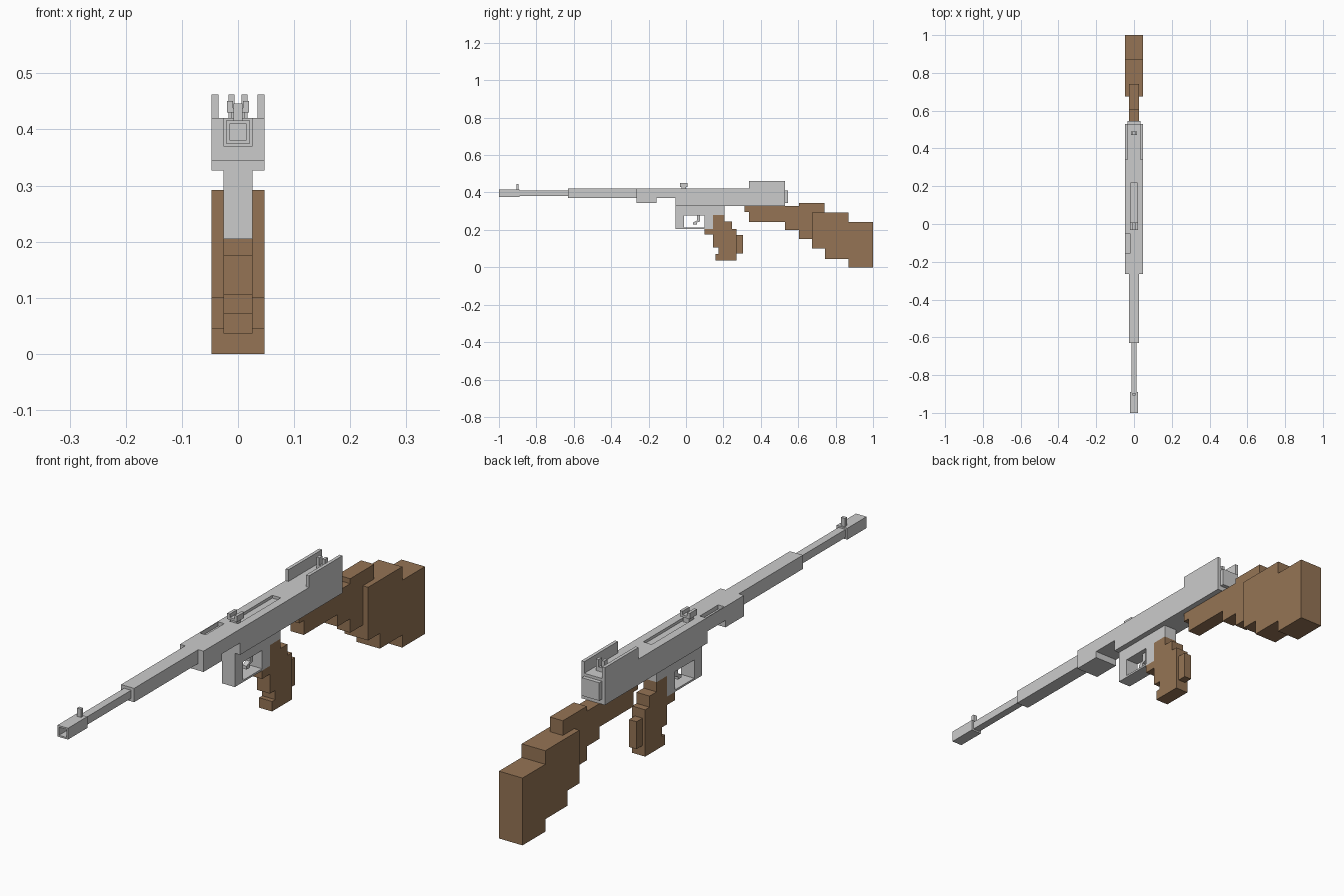
import bpy, bmesh

wood = bpy.data.materials.new("wood")
wood.diffuse_color = (0.30, 0.175, 0.09, 1)


def profile(name, pts, x0, x1, mat=None):
    """Extrude a side (y, z) outline between two x positions."""
    bm = bmesh.new()
    face = bm.faces.new([bm.verts.new((x0, y, z)) for y, z in pts])
    geo = bmesh.ops.extrude_face_region(bm, geom=[face])["geom"]
    verts = [v for v in geo if isinstance(v, bmesh.types.BMVert)]
    bmesh.ops.translate(bm, verts=verts, vec=(x1 - x0, 0, 0))
    bmesh.ops.recalc_face_normals(bm, faces=bm.faces)
    me = bpy.data.meshes.new(name)
    bm.to_mesh(me)
    bm.free()
    ob = bpy.data.objects.new(name, me)
    bpy.context.collection.objects.link(ob)
    if mat:
        me.materials.append(mat)
    return ob


def box(name, x0, x1, y0, y1, z0, z1, mat=None):
    return profile(name, [(y0, z0), (y1, z0), (y1, z1), (y0, z1)], x0, x1, mat)


def cut(ob, *bounds):
    """Subtract a box from an object."""
    cutter = box(ob.name + "_cutter", *bounds)
    cutter.hide_render = True
    mod = ob.modifiers.new("cut", 'BOOLEAN')
    mod.operation, mod.solver, mod.object = 'DIFFERENCE', 'EXACT', cutter
    bpy.context.view_layer.objects.active = ob
    bpy.ops.object.modifier_apply(modifier=mod.name)
    bpy.data.objects.remove(cutter)


# Barrel: hollow muzzle, thin section, thick section, front sight
muzzle = box("muzzle", -.021, .021, -1, -.89, .375, .416)
cut(muzzle, -.015, .015, -1.02, -.95, .381, .410)
box("barrel_thin", -.014, .014, -.89, -.63, .381, .410)
box("barrel_thick", -.026, .026, -.63, -.262, .37, .42)
box("front_sight", -.008, .008, -.907, -.895, .41, .446)

# Receiver with top slot and side port
receiver = profile("receiver", [
    (-.264, .345), (-.158, .345), (-.158, .37), (-.055, .37), (-.055, .327),
    (.53, .327), (.53, .42), (-.264, .42)], -.047, .047)
cut(receiver, -.017, .017, -.025, .22, .41, .44)
cut(receiver, -.044, -.02, -.155, -.05, .405, .44)
box("rear_cap", -.035, .035, .53, .545, .345, .41)

# Cocking knob on the slot
box("knob_stem", -.012, .012, -.025, .0, .41, .432)
box("knob_base", -.02, .02, -.033, .007, .43, .438)

# Mirrored pairs: knob ears, rear side plates, rear sight posts
for side, s in (("left", -1), ("right", 1)):
    box("knob_ear_" + side, s * .009, s * .02, -.033, .007, .438, .451)
    box("side_plate_" + side, s * .035, s * .047, .338, .53, .42, .462)
    box("rear_sight_" + side, s * .006, s * .017, .472, .49, .43, .462)
box("rear_sight_base", -.017, .017, .472, .49, .42, .435)

# Trigger housing with guard and trigger
housing = profile("trigger_housing", [
    (-.055, .205), (.145, .205), (.145, .28), (.205, .28), (.205, .327),
    (-.055, .327)], -.026, .026)
cut(housing, -.05, .05, -.01, .10, .212, .278)
profile("trigger", [
    (.058, .28), (.058, .25), (.038, .24), (.038, .228), (.058, .228),
    (.058, .24), (.075, .245), (.075, .28)], -.008, .008)

# Stepped pistol grip
profile("grip", [
    (.10, .175), (.145, .175), (.145, .105), (.175, .105), (.175, .072),
    (.157, .072), (.157, .036), (.27, .036), (.27, .205), (.245, .205),
    (.245, .245), (.205, .245), (.205, .28), (.145, .28), (.145, .205),
    (.10, .205)], -.026, .026, wood)
box("grip_back", -.015, .015, .27, .304, .073, .172, wood)

# Stepped shoulder stock: narrow neck and wide butt
profile("stock_neck", [
    (.312, .295), (.338, .295), (.338, .243), (.53, .243), (.53, .20),
    (.603, .20), (.603, .15), (.74, .15), (.74, .345), (.603, .345),
    (.603, .327), (.312, .327)], -.026, .026, wood)
profile("stock_butt", [
    (.675, .10), (.742, .10), (.742, .045), (.87, .045), (.87, 0), (1, 0),
    (1, .243), (.87, .243), (.87, .292), (.675, .292)], -.047, .047, wood)
